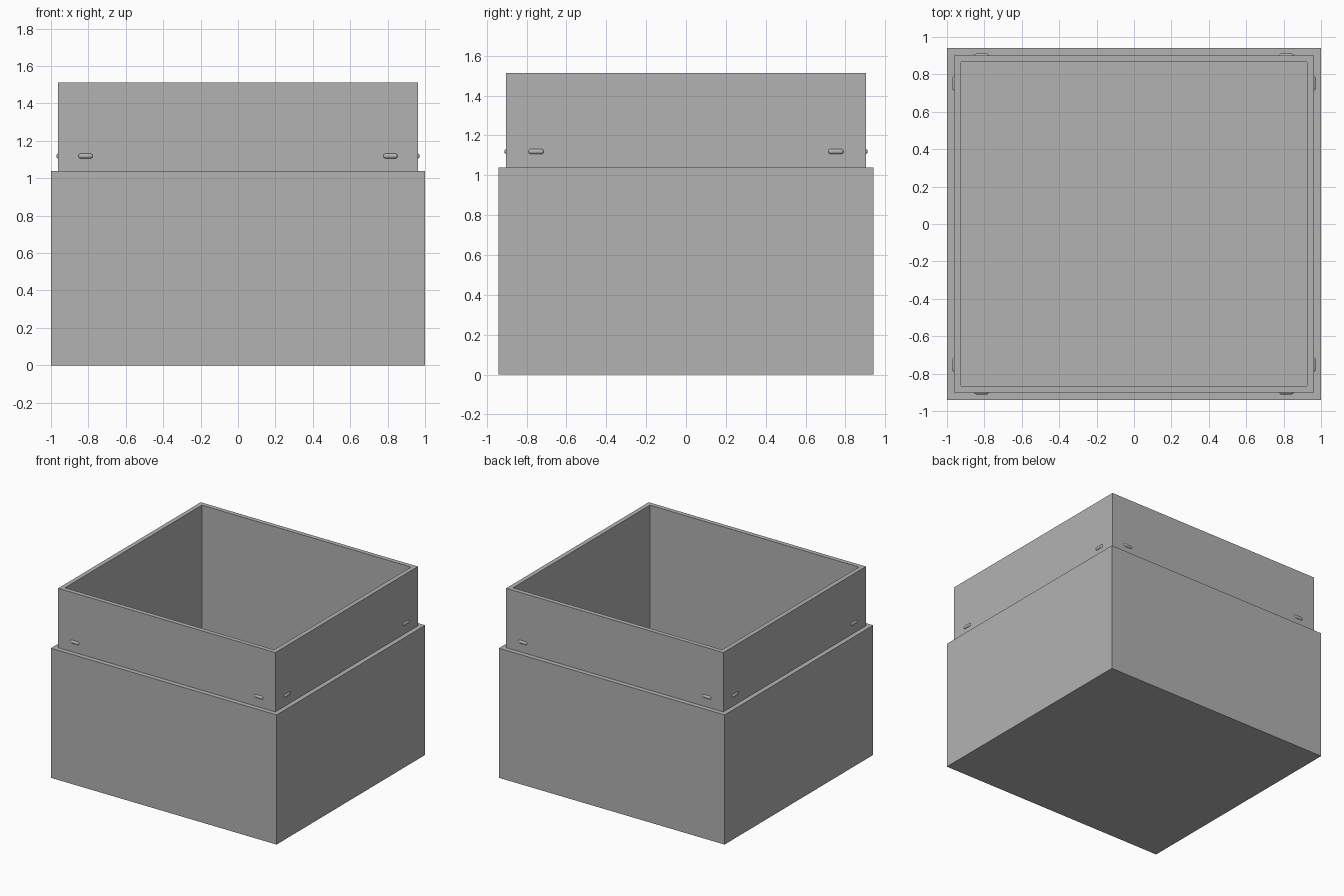
import bpy, bmesh, math
from mathutils import Matrix, Vector

cube = bpy.data.objects.get("Cube")
if cube:
    bpy.data.objects.remove(cube, do_unlink=True)

GREY = (0.448, 0.448, 0.448, 1.0)
grey = bpy.data.materials.new("plain grey")
grey.use_nodes = True
grey.diffuse_color = GREY
grey.node_tree.nodes["Principled BSDF"].inputs["Base Color"].default_value = GREY

HALF_X, HALF_Y = 1.0, 0.94      # outer half sizes
LIP, WALL = 0.038, 0.074        # inset of the lip and of the cavity
FLOOR, SHOULDER, TOP = 0.074, 1.038, 1.513
RADIUS, LENGTH, BUMP_Z = 0.0135, 0.078, 1.119


def add_object(name, bm):
    mesh = bpy.data.meshes.new(name)
    bm.to_mesh(mesh)
    bm.free()
    mesh.materials.append(grey)
    obj = bpy.data.objects.new(name, mesh)
    bpy.context.collection.objects.link(obj)
    return obj


# Box: one rectangular profile running up the outside, over the lip and down inside
bm = bmesh.new()
profile = [(0, 0), (0, SHOULDER), (LIP, SHOULDER), (LIP, TOP), (WALL, TOP), (WALL, FLOOR)]
corners = [(-1, -1), (1, -1), (1, 1), (-1, 1)]
rings = [[bm.verts.new((sx * (HALF_X - inset), sy * (HALF_Y - inset), z)) for sx, sy in corners]
         for inset, z in profile]
for low, high in zip(rings, rings[1:]):
    for i in range(4):
        j = (i + 1) % 4
        bm.faces.new((low[i], low[j], high[j], high[i]))
bm.faces.new(rings[0][::-1])
bm.faces.new(rings[-1])
bmesh.ops.recalc_face_normals(bm, faces=bm.faces)
add_object("open_box", bm)


# Snap bumps: small capsules half sunk into the lip
def snap_bump(name, x, y, turn):
    bm = bmesh.new()
    bmesh.ops.create_uvsphere(bm, u_segments=16, v_segments=12, radius=RADIUS)
    middle = [e for e in bm.edges if all(abs(v.co.z) < 1e-5 for v in e.verts)]
    bmesh.ops.split_edges(bm, edges=middle)
    for face in list(bm.faces):
        side = 1 if face.calc_center_median().z > 0 else -1
        for v in face.verts:
            v.tag = side > 0
    for v in bm.verts:
        v.co.z += (LENGTH / 2 - RADIUS) * (1 if v.tag else -1)
    rims = [e for e in bm.edges if e.is_boundary]
    bmesh.ops.bridge_loops(bm, edges=rims)
    bmesh.ops.recalc_face_normals(bm, faces=bm.faces)
    bmesh.ops.rotate(bm, verts=bm.verts, matrix=Matrix.Rotation(math.pi / 2, 3, "Y"))
    bmesh.ops.rotate(bm, verts=bm.verts, matrix=Matrix.Rotation(turn, 3, "Z"))
    for face in bm.faces:
        face.smooth = True
    obj = add_object(name, bm)
    obj.location = Vector((x, y, BUMP_Z))


SINK = LIP + 0.004
for s, left_right in ((-1, "right"), (1, "left")):
    for t, front_back in ((-1, "front"), (1, "back")):
        snap_bump(f"{front_back}_wall_bump_{left_right}", s * 0.815, t * (HALF_Y - SINK), 0)
        snap_bump(f"{left_right}_wall_bump_{front_back}", s * (HALF_X - SINK), t * 0.752, math.pi / 2)
